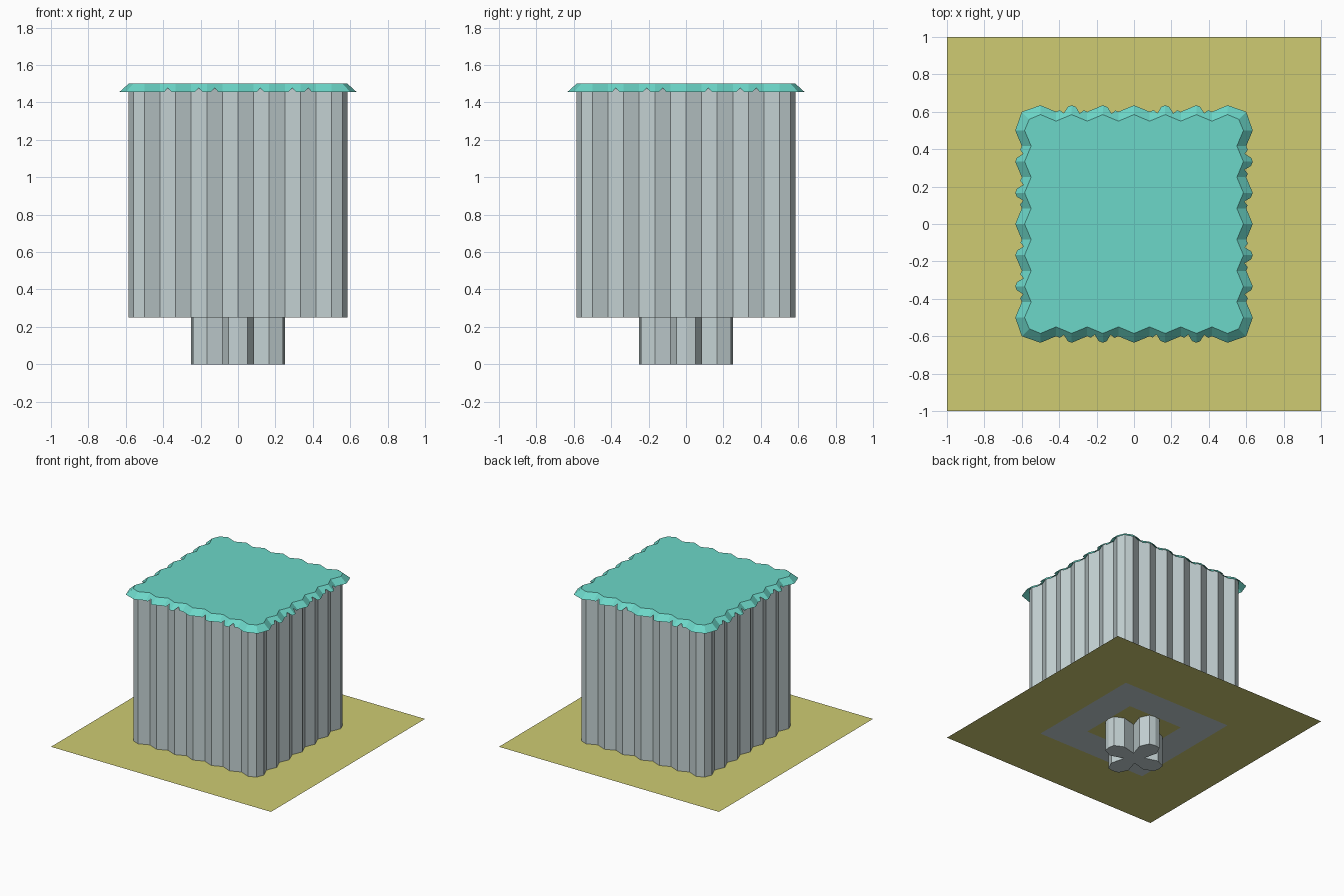
import bpy
from mathutils import Matrix, Vector

if "Cube" in bpy.data.objects:
    bpy.data.objects.remove(bpy.data.objects["Cube"])


def material(name, color):
    m = bpy.data.materials.new(name)
    m.diffuse_color = (*color, 1)
    m.use_nodes = True
    m.node_tree.nodes["Principled BSDF"].inputs["Base Color"].default_value = m.diffuse_color
    return m


def make(name, verts, faces, mat=None):
    me = bpy.data.meshes.new(name)
    me.from_pydata([tuple(v) for v in verts], [], faces)
    me.update()
    ob = bpy.data.objects.new(name, me)
    bpy.context.collection.objects.link(ob)
    if mat:
        me.materials.append(mat)
    return ob


def four(points):
    """Repeat one side's points around the z axis in quarter turns."""
    out = []
    for q in range(4):
        rot = Matrix.Rotation(q * 1.5707963, 2)
        out += [rot @ Vector(p) for p in points]
    return out


def zigzag(valley, corner):
    """Pleated square outline, peaks on every second twelfth."""
    side = [(-corner, -corner)]
    for k in range(-6, 7):
        side.append((k / 12, -(valley + (0.035 if k % 2 == 0 else 0))))
    return four(side)


def walls(n):
    return [(i, (i + 1) % n, n + (i + 1) % n, n + i) for i in range(n)]


def at(ring, z):
    return [Vector((p.x, p.y, z)) for p in ring]


teal = material("teal", (0.15, 0.68, 0.58))
olive = material("olive", (0.62, 0.6, 0.17))
pale = material("pale_grey", (0.55, 0.64, 0.65))

# Pleated body
body = zigzag(0.55, 0.56)
n = len(body)
make("pleated_body", at(body, 0.25) + at(body, 1.495), walls(n), pale)

# Cap: flat top and sloping skirt with small notches in its lower edge
top, rim = at(zigzag(0.55, 0.56), 1.5), at(zigzag(0.60, 0.60), 1.455)
verts, faces = top + rim, [tuple(range(n))]
notches = (-0.375, -0.21, -0.125, 0.12, 0.29, 0.375)
per_side = n // 4
for i in range(n):
    j = (i + 1) % n
    a, b, ta, tb = rim[i], rim[j], top[i], top[j]
    k = i % per_side - 7
    lower = [n + i]
    if -6 <= k < 6:
        for x in notches:
            t = x * 12 - k
            if 0 < t < 1:
                for s, h in ((t - 0.25, 0), (t, 0.5), (t + 0.25, 0)):
                    s = min(max(s, 0.02), 0.98)
                    verts.append(a.lerp(b, s).lerp(ta.lerp(tb, s), h))
                    lower.append(len(verts) - 1)
    faces.append(tuple(lower + [n + j, j, i]))
make("frilled_cap", verts, faces, teal)


# Flat ground sheet around and below the body
def square_frame(name, inner, outer, mat):
    sq = lambda r: at(four([(-r, -r)]), 0.25)
    make(name, sq(inner) + sq(outer), [(f[3], f[2], f[1], f[0]) for f in walls(4)], mat)


square_frame("ground_sheet", 0.5, 1.0, olive)
square_frame("body_underside", 0.25, 0.5, pale)
make("ground_centre", at(four([(-0.25, -0.25)]), 0.25), [(0, 1, 2, 3)], olive)

# Pleated cross-shaped stem
arm = [(-0.05, -0.055), (-0.085, -0.165), (-0.05, -0.24), (0, -0.25),
       (0.05, -0.24), (0.085, -0.165)]
stem = four(arm)
m = len(stem)
make("cross_stem", at(stem, 0) + at(stem, 0.25), walls(m) + [tuple(reversed(range(m)))], pale)
